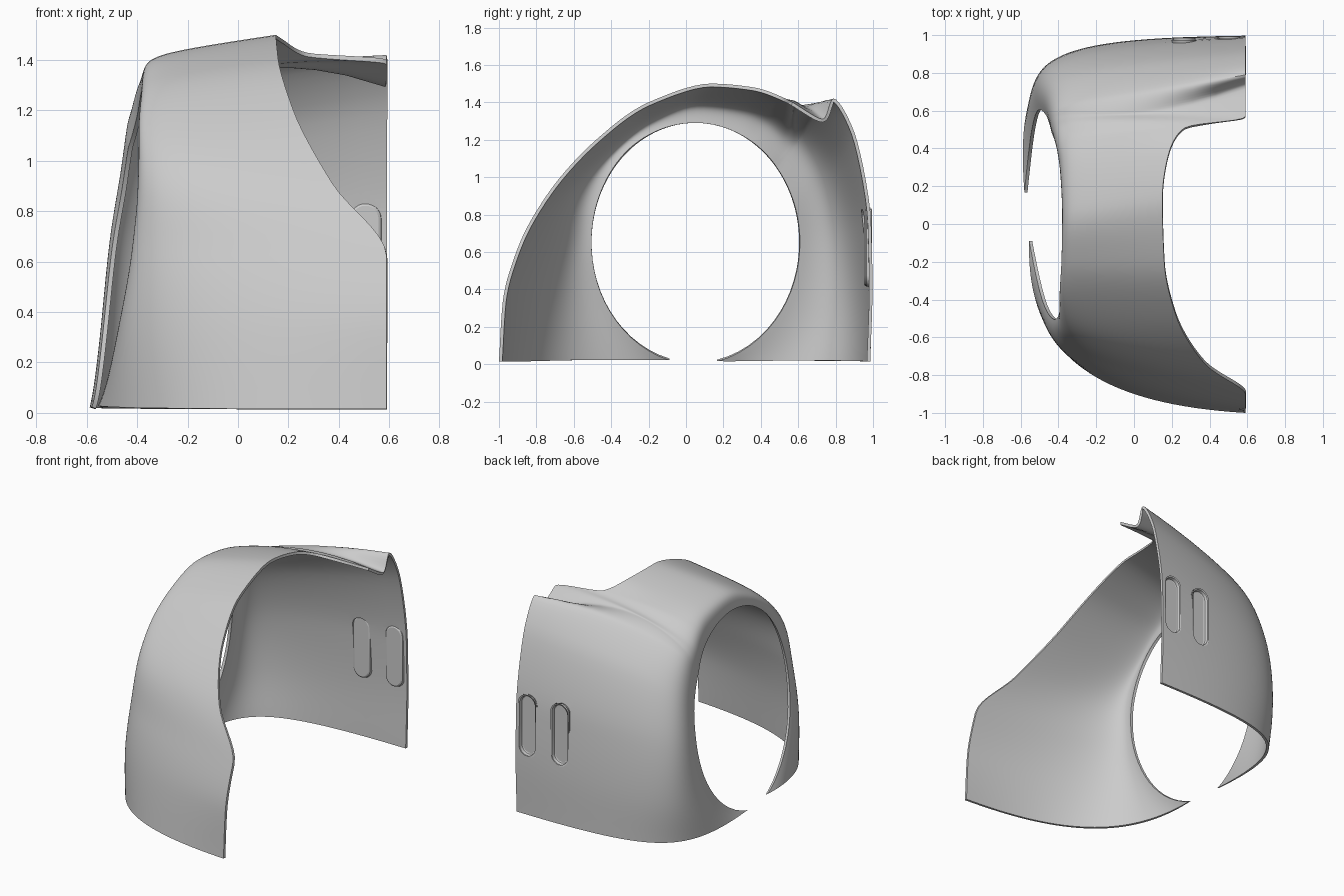
import bpy, bmesh, math
from mathutils import Vector

cube = bpy.data.objects.get("Cube")
if cube:
    bpy.data.objects.remove(cube, do_unlink=True)

grey = bpy.data.materials.new("plain_grey")
grey.use_nodes = True
grey.diffuse_color = (0.6, 0.6, 0.6, 1)
grey.node_tree.nodes["Principled BSDF"].inputs["Base Color"].default_value = (0.6, 0.6, 0.6, 1)


def make_object(name, bm):
    mesh = bpy.data.meshes.new(name)
    bm.to_mesh(mesh)
    bm.free()
    mesh.materials.append(grey)
    obj = bpy.data.objects.new(name, mesh)
    bpy.context.collection.objects.link(obj)
    return obj


def activate(obj):
    bpy.ops.object.select_all(action='DESELECT')
    obj.select_set(True)
    bpy.context.view_layer.objects.active = obj


def smooth(obj, degrees):
    activate(obj)
    bpy.ops.object.shade_smooth_by_angle(angle=math.radians(degrees))


def interpolate(keys, steps):
    """Smooth path through the keys that never overshoots them."""
    def tangent(i, c):
        if i == 0 or i == len(keys) - 1:
            j = max(i, 1)
            return keys[j][c] - keys[j - 1][c]
        a, b = keys[i][c] - keys[i - 1][c], keys[i + 1][c] - keys[i][c]
        return 2 * a * b / (a + b) if a * b > 0 else 0
    path = []
    for i in range(len(keys) - 1):
        for s in range(steps + (i == len(keys) - 2)):
            t = s / steps
            h = t * t * (3 - 2 * t)
            path.append([keys[i][c] * (1 - h) + keys[i + 1][c] * h
                         + t * (1 - t) ** 2 * tangent(i, c)
                         - t * t * (1 - t) * tangent(i + 1, c)
                         for c in range(len(keys[i]))])
    return path


# Inner edge of the panel, front ground over the top to back ground
inner_edge = [
    (.59, -1, .015), (.59, -.98, .33), (.59, -.9, .62), (.375, -.74, .91),
    (.22, -.48, 1.2), (.16, -.2, 1.4), (.15, .13, 1.5), (.18, .36, 1.48),
    (.27, .51, 1.43), (.59, .57, 1.4), (.59, .73, 1.31), (.59, .79, 1.42),
    (.59, .9, 1.24), (.59, .99, .75), (.59, .997, .4), (.59, .985, .015)]
# Shoulder handles where the crown turns into the side wall
shoulder = [
    (-.58, -.93, .015), (-.5, -.84, .32), (-.44, -.76, .63), (-.43, -.65, .92),
    (-.43, -.45, 1.14), (-.4, -.2, 1.33), (-.385, .06, 1.42), (-.4, .33, 1.39),
    (-.43, .45, 1.34), (-.46, .56, 1.27), (-.47, .62, 1.235), (-.47, .64, 1.23),
    (-.51, .79, 1.08), (-.58, .93, .72), (-.61, .98, .32), (-.645, 1, .015)]
# Wheel opening: angle around the arch, x of the edge, shoulder sharpness
opening = [
    (-75.5, -.555, 1.1), (-35, -.485, 1.1), (0, -.42, 1.1), (22, -.395, 1.4),
    (45, -.385, 2), (67, -.38, 2.5), (90, -.38, 3), (113, -.39, 3),
    (124, -.4, 3), (135, -.42, 3), (139, -.43, 3), (141, -.435, 3),
    (158, -.46, 2), (180, -.5, 1.6), (215, -.54, 1.7), (258, -.58, 1.8)]
# Bulge of the crown (y, z) around the groove, which turns into a step
bulge = [(0, 0)] * 8 + [(0, .02), (0, .06), (-.075, .115), (-.015, .04)] + [(0, 0)] * 4

# Fender shell: one conic section per station, swept along the arch
STEPS, ACROSS = 7, 36
bm = bmesh.new()
rows = []
rails = (interpolate(keys, STEPS) for keys in (inner_edge, shoulder, opening, bulge))
for a, b, (angle, x, w), (dy, dz) in zip(*rails):
    ang = math.radians(angle)
    c = Vector((x, .05 - .555 * math.cos(ang), .65 + .64 * math.sin(ang)))
    row = []
    for i in range(ACROSS + 1):
        t = i / ACROSS
        p, q, r = (1 - t) ** 2, 2 * w * t * (1 - t), t * t
        total = p + q + r
        point = (Vector(a) * p + Vector(b) * q + c * r) / total
        row.append(bm.verts.new(point + Vector((0, dy, dz)) * 4 * p * q / total ** 2))
    rows.append(row)
for r0, r1 in zip(rows, rows[1:]):
    for i in range(ACROSS):
        bm.faces.new((r0[i], r1[i], r1[i + 1], r0[i + 1]))
shell = make_object("fender_shell", bm)
solid = shell.modifiers.new("thickness", 'SOLIDIFY')
solid.thickness = .018
solid.offset = -1
activate(shell)
bpy.ops.object.modifier_apply(modifier=solid.name)
smooth(shell, 40)


def pill_ring(bm, x, y, z, radius, half):
    """Upright slot outline facing the back."""
    ring = []
    for i in range(32):
        a = math.tau * (i + .5) / 32
        lift = half if math.sin(a) > 0 else -half
        ring.append(bm.verts.new((x + radius * math.cos(a), y, z + lift + radius * math.sin(a))))
    return ring


def pill_stack(name, x, z, layers, caps):
    bm = bmesh.new()
    rings = [pill_ring(bm, x, y, z, r, .145) for y, r in layers]
    for r0, r1 in zip(rings, rings[1:]):
        for i in range(32):
            j = (i + 1) % 32
            bm.faces.new((r0[i], r0[j], r1[j], r1[i]))
    for k in caps:
        bm.faces.new(rings[k])
    bmesh.ops.recalc_face_normals(bm, faces=bm.faces)
    return make_object(name, bm)


# Two recessed slots in the back panel
for side, x, y in (("inner", .505, .992), ("outer", .265, .985)):
    cutter = pill_stack(side + "_slot_cutter", x, .625, [(y - .1, .06), (y + .1, .06)], (0, -1))
    cutter.hide_render = True
    cutter.hide_viewport = True
    cut = shell.modifiers.new(side + "_slot", 'BOOLEAN')
    cut.operation = 'DIFFERENCE'
    cut.object = cutter
    cup = pill_stack(side + "_slot_recess", x, .625,
                     [(y + .003, .068), (y, .058), (y - .02, .054), (y - .024, .048),
                      (y - .034, .052), (y - .028, .062), (y - .01, .068)], (3, 4))
    smooth(cup, 40)
